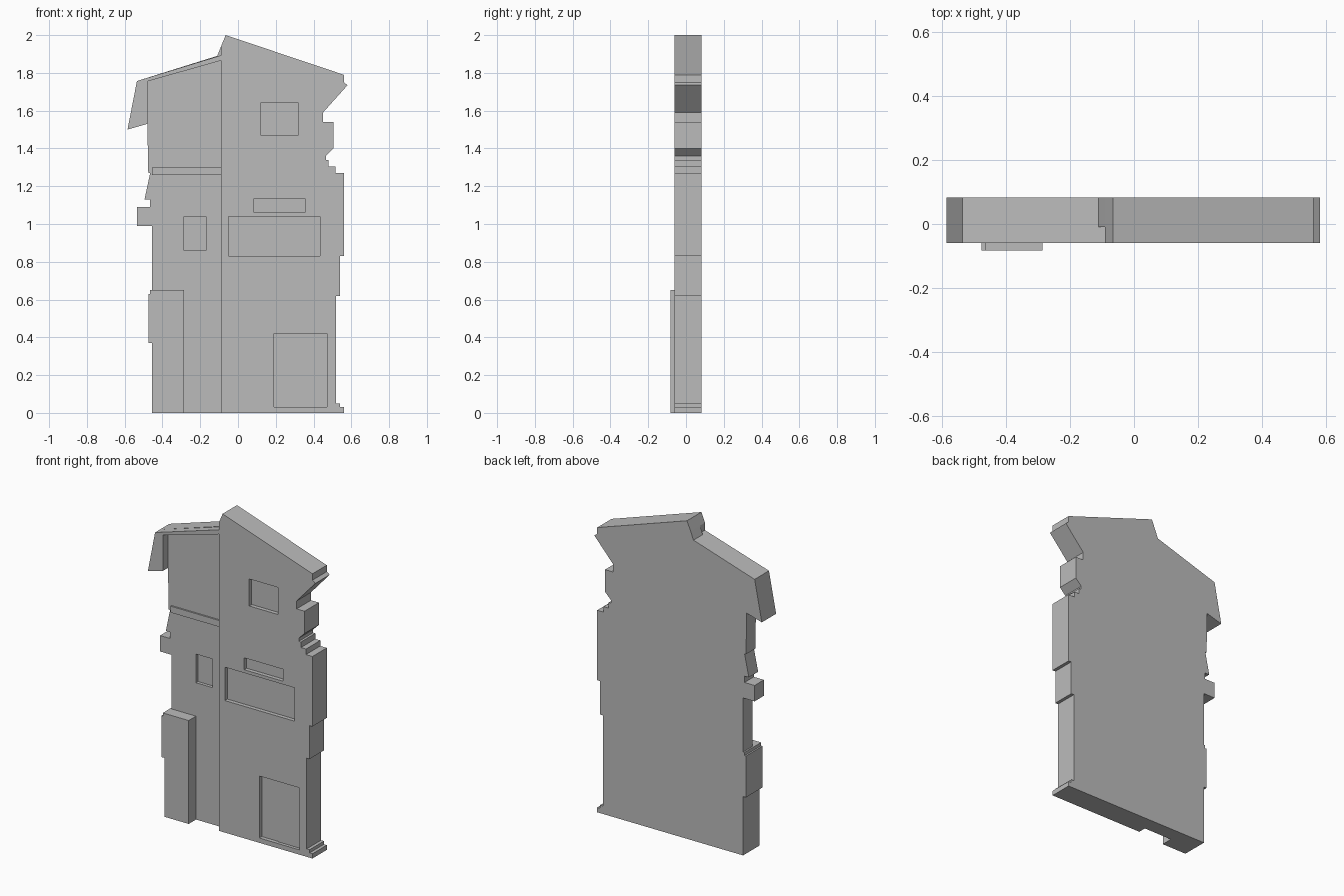
import bpy, bmesh

cube = bpy.data.objects.get("Cube")
if cube:
    bpy.data.objects.remove(cube, do_unlink=True)

plaster = bpy.data.materials.new("grey_plaster")
plaster.use_nodes = True
GREY = (0.5, 0.5, 0.5, 1)
plaster.diffuse_color = GREY
plaster.node_tree.nodes["Principled BSDF"].inputs["Base Color"].default_value = GREY

BACK, FRONT, LOW = 0.0825, -0.06, -0.01   # back, main front, recessed front
SEAM = -0.09                              # where the two halves meet


def prism(name, profile, front, back):
    """Extrude an x-z outline along y."""
    bm = bmesh.new()
    face = bm.faces.new([bm.verts.new((x, front, z)) for x, z in profile])
    new = bmesh.ops.extrude_face_region(bm, geom=[face])["geom"]
    verts = [v for v in new if isinstance(v, bmesh.types.BMVert)]
    bmesh.ops.translate(bm, verts=verts, vec=(0, back - front, 0))
    bmesh.ops.recalc_face_normals(bm, faces=bm.faces)
    mesh = bpy.data.meshes.new(name)
    bm.to_mesh(mesh)
    bm.free()
    obj = bpy.data.objects.new(name, mesh)
    obj.data.materials.append(plaster)
    bpy.context.collection.objects.link(obj)
    return obj


def rect(x0, x1, z0, z1):
    return [(x0, z0), (x1, z0), (x1, z1), (x0, z1)]


def recess(wall, front, depth, *bounds):
    """Sink a rectangular opening into the front of a wall."""
    cutter = prism("opening_cutter", rect(*bounds), front - 0.1, front + depth)
    cutter.hide_render = True
    mod = wall.modifiers.new("opening", "BOOLEAN")
    mod.operation = "DIFFERENCE"
    mod.solver = "EXACT"
    mod.object = cutter
    bpy.context.view_layer.objects.active = wall
    bpy.ops.object.modifier_apply(modifier=mod.name)
    bpy.data.objects.remove(cutter, do_unlink=True)


# Outline pieces of the ragged side walls, bottom to top
right_edge = [(.56, 0), (.56, .03), (.54, .03), (.54, .05), (.52, .05), (.52, .62),
              (.54, .62), (.54, .83), (.56, .83), (.56, 1.27), (.515, 1.27),
              (.515, 1.305), (.48, 1.305), (.48, 1.34), (.465, 1.34), (.465, 1.36),
              (.505, 1.4), (.505, 1.54), (.45, 1.54), (.45, 1.59), (.58, 1.735),
              (.56, 1.75), (.56, 1.79)]
pier_edge = [(-.455, 0), (-.455, .37), (-.475, .37), (-.475, .63), (-.465, .63), (-.465, .65)]
left_edge = [(-.455, .65), (-.455, .99), (-.535, .99), (-.535, 1.09), (-.465, 1.09),
             (-.465, 1.13), (-.495, 1.13), (-.465, 1.27), (-.475, 1.27), (-.48, 1.53)]
eave = [(-.585, 1.5), (-.535, 1.757)]

# Main walls
main_wall = prism("main_wall", [(SEAM, 0)] + right_edge + [(-.065, 2), (SEAM, 1.94)],
                  FRONT, BACK)
side_wall = prism("side_wall", [(SEAM, 0)] + pier_edge + left_edge + eave
                  + [(-.11, 1.89), (SEAM, 1.94)], LOW, BACK)

# Overhanging roof edge, pier and ledge in front of the side wall
prism("roof_overhang", [(-.48, 1.53)] + eave
      + [(SEAM, 1.893), (SEAM, 1.865), (-.48, 1.755)], FRONT, LOW)
prism("front_pier", pier_edge + [(-.285, .65), (-.285, 0)], -BACK, LOW)
prism("wall_ledge", rect(-.455, SEAM, 1.26, 1.3), -.02, LOW)

# Windows and doorway
for bounds in [(.12, .32, 1.47, 1.64), (.085, .355, 1.06, 1.135),
               (-.05, .435, .83, 1.04), (.19, .47, .03, .42)]:
    recess(main_wall, FRONT, .025, *bounds)
recess(side_wall, LOW, .02, -.285, -.17, .86, 1.04)

# Right door leaf, standing slightly proud of the other
prism("door_leaf", rect(.305, .47, .03, .42), FRONT + .02, FRONT + .025)
